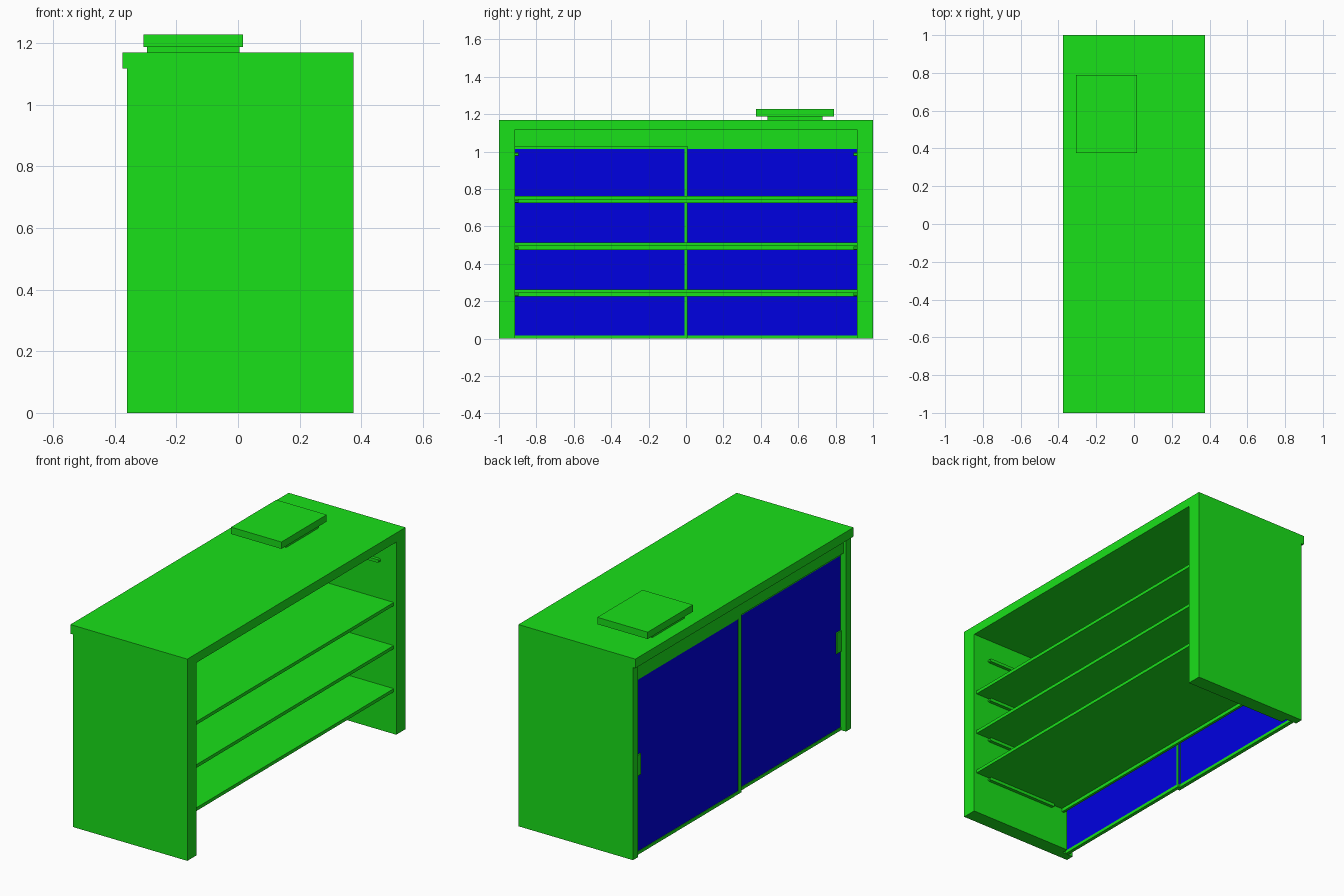
import bpy, bmesh
from mathutils import Matrix, Vector

if "Cube" in bpy.data.objects:
    bpy.data.objects.remove(bpy.data.objects["Cube"])


def material(name, color):
    m = bpy.data.materials.new(name)
    m.diffuse_color = color
    m.use_nodes = True
    m.node_tree.nodes["Principled BSDF"].inputs["Base Color"].default_value = m.diffuse_color
    return m


GREEN = material("green", (0.01, 0.75, 0.01, 1))
BLUE = material("blue", (0.0, 0.0, 0.75, 1))


def finish(name, bm, mat):
    bmesh.ops.recalc_face_normals(bm, faces=bm.faces)
    me = bpy.data.meshes.new(name)
    bm.to_mesh(me)
    bm.free()
    me.materials.append(mat)
    ob = bpy.data.objects.new(name, me)
    bpy.context.collection.objects.link(ob)
    return ob


def box(name, x, y, z, mat=GREEN):
    bm = bmesh.new()
    lo = [min(a) for a in (x, y, z)]
    hi = [max(a) for a in (x, y, z)]
    size = Vector(hi) - Vector(lo)
    mid = (Vector(hi) + Vector(lo)) / 2
    bmesh.ops.create_cube(bm, size=1, matrix=Matrix.Translation(mid) @ Matrix.Diagonal(size).to_4x4())
    return finish(name, bm, mat)


def prism(name, pts, direction, mat=GREEN):
    bm = bmesh.new()
    face = bm.faces.new([bm.verts.new(p) for p in pts])
    ext = bmesh.ops.extrude_face_region(bm, geom=[face])
    verts = [v for v in ext["geom"] if isinstance(v, bmesh.types.BMVert)]
    bmesh.ops.translate(bm, verts=verts, vec=direction)
    return finish(name, bm, mat)


# Counter top
box("counter_top", (-0.375, 0.375), (-1, 1), (1.117, 1.17))

shelf_levels = (0.235, 0.485, 0.735)
for s, side in ((-1, "front"), (1, "back")):
    # End panel, thinner at the door edge so the doors sit in a rebate
    outline = [(0.375, 1), (0.375, 0.915), (-0.29, 0.915), (-0.29, 0.952), (-0.36, 0.952), (-0.36, 1)]
    prism(side + "_end_panel", [(x, s * y, 0) for x, y in outline], (0, 0, 1.117))

    # Shelf runners with bevelled ends
    for i, z in enumerate(shelf_levels + (0.985,)):
        r = 0.009
        profile = [(0.275, z - r / 2), (0.275, z + r / 2), (0.269, z + r), (-0.179, z + r),
                   (-0.185, z + r / 2), (-0.185, z - r / 2), (-0.179, z - r), (0.269, z - r)]
        prism(f"{side}_runner_{i + 1}", [(x, s * 0.916, zz) for x, zz in profile], (0, -s * 0.02, 0))

# Shelves with a lip under the rear edge
for i, z in enumerate(shelf_levels):
    box(f"shelf_{i + 1}", (-0.265, 0.36), (-0.913, 0.913), (z + 0.01, z + 0.029))
    box(f"shelf_lip_{i + 1}", (-0.265, -0.25), (-0.913, 0.913), (z - 0.01, z + 0.01))

# Header over the sliding doors
box("door_header", (-0.343, -0.32), (-0.952, 0.952), (1.03, 1.117))

# Sliding doors: the one toward the front runs on the inner track
for s, side, x0, x1, mid in ((-1, "inner", -0.329, -0.309, 0.007), (1, "outer", -0.343, -0.322, -0.02)):
    end = s * 0.951
    xm = (x0 + x1) / 2
    box(side + "_door_panel", (xm - 0.007, xm + 0.007), (mid, end), (0.015, 1.016), BLUE)
    box(side + "_door_bottom_rail", (x0, x1), (mid, end), (0, 0.018))
    box(side + "_door_top_rail", (x0, x1), (mid, end), (1.015, 1.03))
    box(side + "_door_centre_stile", (x0, x1), (-0.007 if s < 0 else mid, 0.007), (0, 1.03))
    box(side + "_door_handle", (x0 - 0.004, xm), (s * 0.907, end), (0.46, 0.58))

# Low weighing plate on the counter
box("plate_base", (-0.295, 0.005), (0.435, 0.73), (1.17, 1.188))
box("plate_top", (-0.307, 0.016), (0.375, 0.79), (1.188, 1.228))
